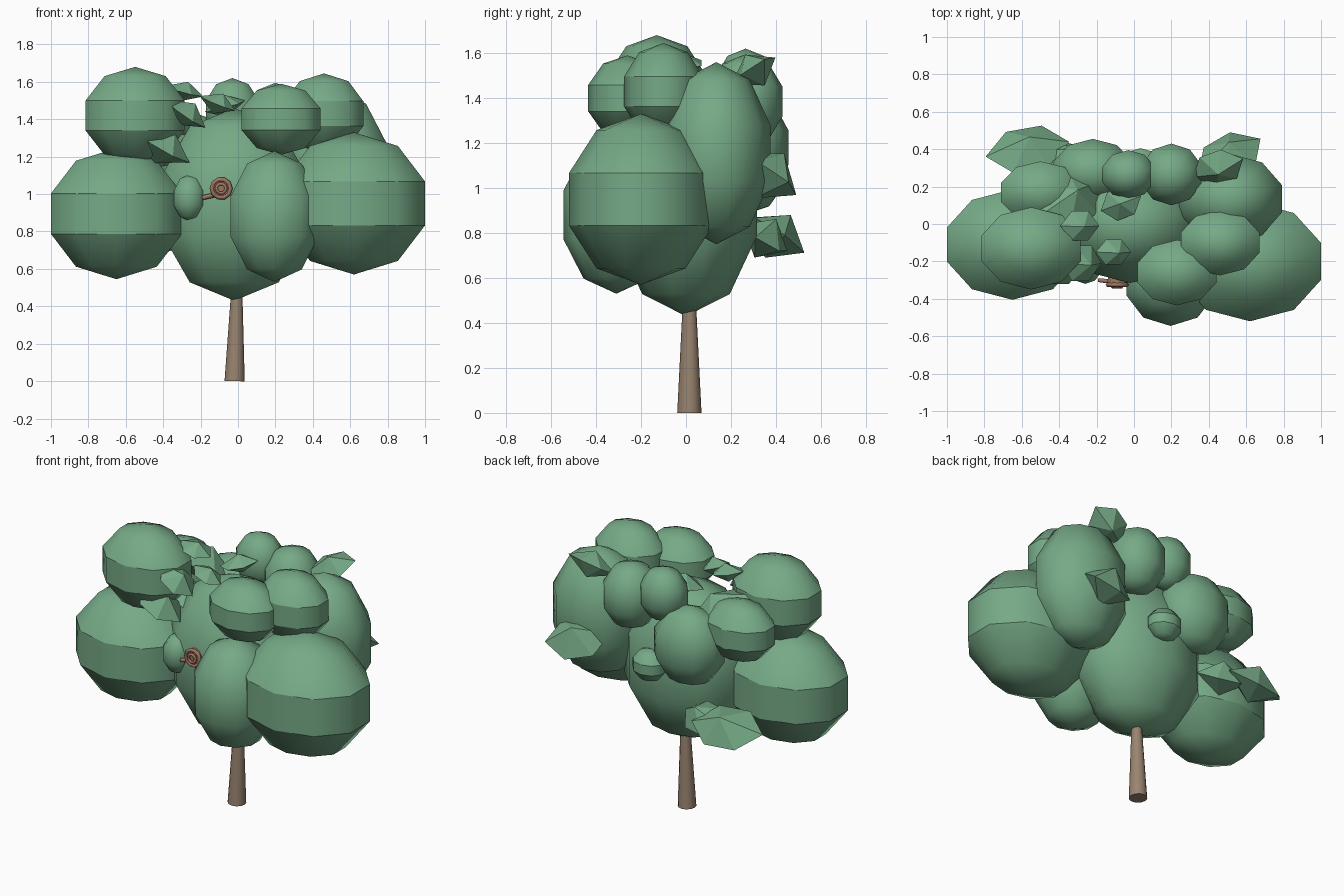
import bpy, bmesh, math
from mathutils import Matrix, Vector, Euler

if "Cube" in bpy.data.objects:
    bpy.data.objects.remove(bpy.data.objects["Cube"])


def material(name, rgb):
    m = bpy.data.materials.new(name)
    m.diffuse_color = (*rgb, 1)
    m.use_nodes = True
    m.node_tree.nodes["Principled BSDF"].inputs["Base Color"].default_value = m.diffuse_color
    return m


GREEN = material("leaf green", (0.18, 0.40, 0.24))
BARK = material("bark brown", (0.32, 0.23, 0.16))
KNOT = material("knot red brown", (0.34, 0.18, 0.12))


def finish(name, bm, mat, smooth=True):
    for f in bm.faces:
        f.smooth = smooth
    me = bpy.data.meshes.new(name)
    bm.to_mesh(me)
    bm.free()
    me.materials.append(mat)
    ob = bpy.data.objects.new(name, me)
    bpy.context.collection.objects.link(ob)
    return ob


def blob(name, centre, radii, banded=False):
    """Low-poly foliage ball; banded ones keep crisp edges around the middle."""
    bm = bmesh.new()
    bmesh.ops.create_uvsphere(bm, u_segments=10, v_segments=5, radius=1)
    if banded:
        for e in bm.edges:
            a, b = e.verts
            if abs(a.co.z - b.co.z) < 1e-4 and abs(a.co.z) < 0.5:
                e.smooth = False
    # stretch so the outermost corners reach the given radii
    fit = [max(v.co[i] for v in bm.verts) for i in range(3)]
    scale = [radii[i] / fit[i] for i in range(3)]
    bm.transform(Matrix.Translation(centre) @ Matrix.Diagonal((*scale, 1)))
    finish(name, bm, GREEN)


def leaf(name, centre, radii, rot, sides=6):
    """Pointed flat-faced leaf clump: a squat double pyramid."""
    bm = bmesh.new()
    ring = []
    for i in range(sides):
        a = 2 * math.pi * i / sides
        r = 1.08 if i % 3 == 0 else 0.92
        ring.append(bm.verts.new((r * math.cos(a), r * math.sin(a), 0)))
    top, low = bm.verts.new((0.1, 0, 1)), bm.verts.new((0, 0.1, -1))
    for i in range(sides):
        p, q = ring[i], ring[(i + 1) % sides]
        bm.faces.new((p, q, top))
        bm.faces.new((q, p, low))
    turn = Euler([math.radians(d) for d in rot]).to_matrix().to_4x4()
    bm.transform(Matrix.Translation(centre) @ turn @ Matrix.Diagonal((*radii, 1)))
    finish(name, bm, GREEN, False)


def taper(name, p0, p1, r0, r1, sides, mat):
    """Tapered round bar between two points."""
    p0, p1 = Vector(p0), Vector(p1)
    d = p1 - p0
    bm = bmesh.new()
    bmesh.ops.create_cone(bm, cap_ends=True, segments=sides, radius1=r0, radius2=r1, depth=d.length)
    turn = d.to_track_quat('Z', 'Y').to_matrix().to_4x4()
    bm.transform(Matrix.Translation((p0 + p1) / 2) @ turn)
    for e in bm.edges:
        if any(len(f.verts) > 4 for f in e.link_faces):
            e.smooth = False
    return finish(name, bm, mat)


# Trunk
taper("trunk", (-0.018, 0.015, 0), (-0.004, 0.015, 0.6), 0.054, 0.024, 12, BARK)

# Foliage balls: name, centre, radii, banded
BLOBS = [
    ("crown_core", (-0.02, 0, 0.945), (0.385, 0.315, 0.515), False),
    ("left_ball", (-0.65, -0.11, 0.895), (0.35, 0.295, 0.35), True),
    ("right_ball", (0.62, -0.2, 0.95), (0.38, 0.32, 0.38), True),
    ("front_ball", (0.195, -0.31, 0.88), (0.235, 0.235, 0.35), False),
    ("upper_left_ball", (-0.55, -0.13, 1.42), (0.265, 0.22, 0.26), True),
    ("upper_right_ball", (0.46, -0.1, 1.43), (0.21, 0.175, 0.215), True),
    ("upper_front_ball", (0.23, -0.26, 1.4), (0.21, 0.175, 0.19), True),
    ("back_right_ball", (0.515, 0.135, 1.155), (0.275, 0.24, 0.405), False),
    ("back_top_ball", (-0.03, 0.265, 1.45), (0.14, 0.13, 0.17), False),
    ("back_top_right_ball", (0.2, 0.265, 1.385), (0.16, 0.165, 0.21), False),
    ("back_middle_ball", (-0.22, 0.28, 1.18), (0.21, 0.175, 0.25), False),
    ("back_left_ball", (-0.5, 0.17, 1.31), (0.21, 0.165, 0.19), True),
    ("back_small_ball", (0.035, 0.315, 1.0), (0.1, 0.09, 0.1), True),
    ("front_small_ball", (-0.26, -0.23, 0.98), (0.083, 0.09, 0.125), False),
]
for b in BLOBS:
    blob(*b)

# Leaf clumps: name, centre, radii, rotation in degrees
LEAVES = [
    ("leaf_back_left_low", (-0.57, 0.40, 0.79), (0.21, 0.17, 0.11), (-35, 0, 10)),
    ("leaf_back_low", (-0.37, 0.35, 0.78), (0.15, 0.13, 0.1), (-35, 0, -15)),
    ("leaf_back_right", (0.51, 0.36, 1.06), (0.18, 0.17, 0.12), (-35, 10, 30)),
    ("leaf_back_right_top", (0.45, 0.30, 1.52), (0.14, 0.12, 0.08), (25, -20, 20)),
    ("leaf_front_left", (-0.40, -0.21, 1.25), (0.15, 0.14, 0.1), (8, 30, 0)),
    ("leaf_front_left_upper", (-0.28, -0.21, 1.43), (0.12, 0.12, 0.075), (8, 35, 0)),
    ("leaf_top_left", (-0.29, -0.01, 1.55), (0.1, 0.1, 0.055), (5, 15, 0)),
    ("leaf_top_front", (-0.11, -0.15, 1.485), (0.095, 0.085, 0.06), (5, 22, 0)),
    ("leaf_top_middle", (-0.07, 0.11, 1.47), (0.11, 0.1, 0.06), (0, -15, 20)),
    ("leaf_top_back_left", (-0.35, 0.13, 1.39), (0.2, 0.18, 0.12), (-10, 25, 30)),
    ("leaf_inner_left", (-0.34, 0.0, 1.24), (0.16, 0.16, 0.1), (0, 30, 0)),
]
for l in LEAVES:
    leaf(*l)

# Sawn branch on the front: disc, raised rim, inner ring and side twigs
taper("branch_stub", (-0.09, -0.25, 1.03), (-0.09, -0.33, 1.03), 0.05, 0.055, 10, KNOT)
for name, y, major, minor in (("stub_rim", -0.325, 0.05, 0.012), ("stub_inner_ring", -0.335, 0.025, 0.009)):
    bm = bmesh.new()
    n, k = 10, 5
    v = []
    for i in range(n):
        a = 2 * math.pi * i / n
        row = []
        for j in range(k):
            t = 2 * math.pi * j / k
            r = major + minor * math.cos(t)
            row.append(bm.verts.new((-0.09 + r * math.cos(a), y + minor * math.sin(t), 1.03 + r * math.sin(a))))
        v.append(row)
    for i in range(n):
        for j in range(k):
            i2, j2 = (i + 1) % n, (j + 1) % k
            bm.faces.new((v[i][j], v[i2][j], v[i2][j2], v[i][j2]))
    bmesh.ops.recalc_face_normals(bm, faces=bm.faces)
    finish(name, bm, KNOT)
taper("twig_left", (-0.11, -0.31, 1.0), (-0.19, -0.3, 0.98), 0.014, 0.012, 6, KNOT)
taper("twig_right", (-0.05, -0.31, 1.02), (-0.02, -0.3, 1.04), 0.012, 0.006, 6, KNOT)
